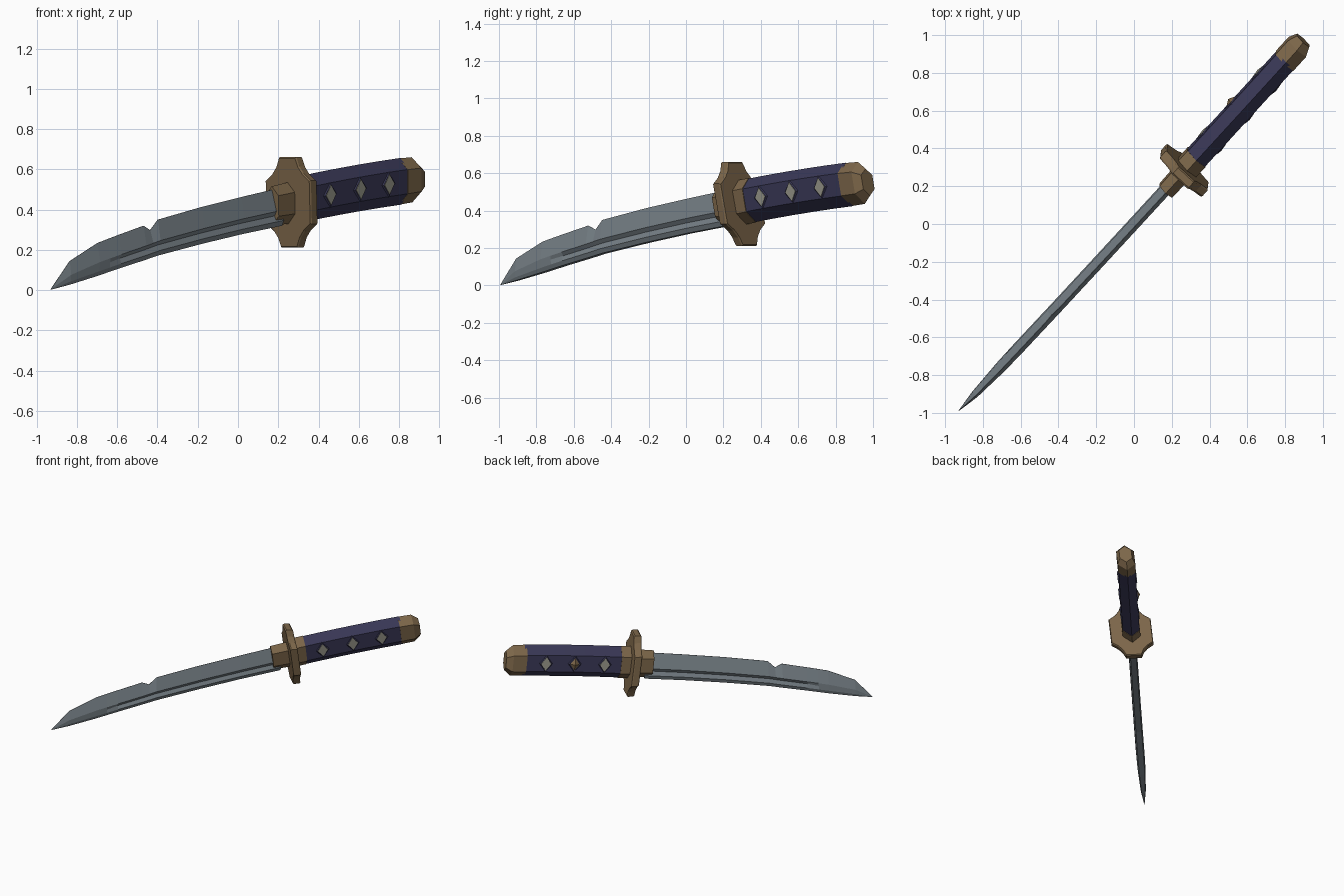
import bpy, bmesh, math

if "Cube" in bpy.data.objects:
    bpy.data.objects.remove(bpy.data.objects["Cube"])

YAW = math.radians(47.1)
C, S = math.cos(YAW), math.sin(YAW)


def material(name, rgb):
    m = bpy.data.materials.new(name)
    m.diffuse_color = (*rgb, 1)
    m.use_nodes = True
    m.node_tree.nodes["Principled BSDF"].inputs["Base Color"].default_value = m.diffuse_color
    return m


STEEL = material("steel", (0.19, 0.225, 0.25))
BRONZE = material("bronze", (0.205, 0.135, 0.068))
WRAP = material("indigo_wrap", (0.042, 0.040, 0.095))
INLAY = material("pale_inlay", (0.32, 0.315, 0.26))


def place(s, t, z):
    """Along, across and up -> world, with a slight roll about the tip-to-pommel line."""
    t += 0.007 - 0.1 * (z - 0.2 * (s + 1.355))
    return (C * s - S * t, S * s + C * t, z)


def loft(name, rings, mat):
    """Skin closed rings of (s, t, z) points and cap both ends."""
    bm = bmesh.new()
    loops = [[bm.verts.new(place(*p)) for p in r] for r in rings]
    n = len(loops[0])
    for a, b in zip(loops, loops[1:]):
        for i in range(n):
            j = (i + 1) % n
            bm.faces.new((a[i], a[j], b[j], b[i]))
    bm.faces.new(loops[0])
    bm.faces.new(loops[-1])
    bmesh.ops.remove_doubles(bm, verts=bm.verts, dist=0.0002)
    bmesh.ops.recalc_face_normals(bm, faces=bm.faces)
    me = bpy.data.meshes.new(name)
    bm.to_mesh(me)
    bm.free()
    me.materials.append(mat)
    ob = bpy.data.objects.new(name, me)
    bpy.context.collection.objects.link(ob)
    return ob


def mid_z(s):
    """Height of the gently arched grip centre line."""
    return 0.445 + 0.15 * (s - 0.414) - 0.035 * (s - 0.414) ** 2


def hexagon(s, w, h, zc=None, lean=0.13):
    """Six-sided section with a ridge on top and below."""
    zc = mid_z(s) if zc is None else zc
    k = 0.52 * h
    pts = [(0, h), (w, k), (w, -k), (0, -h), (-w, -k), (-w, k)]
    return [(s - lean * z, t, zc + z) for t, z in pts]


# Blade: x, smooth top, bottom, actual cutting edge, half thickness, groove depth
stations = [
    (-0.925, 0.006, 0.002, 0.006, 0.001, 0),
    (-0.84, 0.144, 0.027, 0.144, 0.018, 0),
    (-0.706, 0.234, 0.071, 0.234, 0.028, 0),
    (-0.655, 0.254, 0.089, 0.254, 0.029, 0),
    (-0.60, 0.275, 0.108, 0.275, 0.030, 0.012),
    (-0.478, 0.320, 0.148, 0.320, 0.030, 0.013),
    (-0.443, 0.335, 0.160, 0.298, 0.030, 0.013),
    (-0.408, 0.350, 0.172, 0.350, 0.030, 0.013),
    (-0.19, 0.413, 0.230, 0.413, 0.030, 0.013),
    (0.01, 0.463, 0.278, 0.463, 0.030, 0.013),
    (0.21, 0.510, 0.320, 0.510, 0.030, 0.013),
]
rings = []
for x, top, bot, edge, w, g in stations:
    s = x / C
    side = [(0.001, edge)]
    for f, t in ((0.58, w), (0.70, w - g), (0.86, w), (1.0, w * 0.7)):
        side.append((t, top + (bot - top) * f))
    rings.append([(s, t, z) for t, z in side] + [(s, -t, z) for t, z in reversed(side)])
loft("blade", rings, STEEL)

# Blade collar in front of the guard
loft("blade_collar", [hexagon(0.245, 0.045, 0.098, 0.418), hexagon(0.39, 0.048, 0.104, 0.436)], BRONZE)

# Lobed guard plate, leaning with the grip
quarter = [(0.152, 0.108), (0.105, 0.143), (0.075, 0.18), (0.056, 0.225)]
outline = quarter + [(-t, z) for t, z in reversed(quarter)]
outline += [(-t, -z) for t, z in outline]
loft("guard", [[(s - 0.14 * z, t * k, 0.436 + z * k) for t, z in outline]
               for s, k in ((0.362, 0.97), (0.37, 1), (0.408, 1), (0.416, 0.97))], BRONZE)

# Grip with bronze fittings at both ends
loft("grip_collar", [hexagon(s, 0.064, 0.119) for s in (0.40, 0.485)], BRONZE)
loft("grip", [hexagon(s, 0.061, 0.116) for s in (0.47, 0.6, 0.75, 0.9, 1.05, 1.19)], WRAP)
loft("pommel", [hexagon(1.175, 0.064, 0.115), hexagon(1.275, 0.064, 0.112),
                hexagon(1.322, 0.044, 0.072)], BRONZE)


def diamond(s, t, w, h):
    zc = mid_z(s)
    return [(s - 0.13 * b + a, t, zc + b + 0.12 * a) for a, b in ((w, 0), (0, h), (-w, 0), (0, -h))]


# Diamond openings in the wrap on both faces
for side, label in ((-1, "front"), (1, "back")):
    for i, s in enumerate((0.605, 0.825, 1.035)):
        loft(f"wrap_rim_{label}_{i + 1}",
             [diamond(s, side * 0.058, 0.052, 0.064), diamond(s, side * 0.067, 0.04, 0.054)], WRAP)
        if side == 1 and i == 1:
            # Raised ornament in the middle of the back face
            loft("grip_ornament", [diamond(s, 0.065, 0.037, 0.05), diamond(s, 0.084, 0.001, 0.001)], BRONZE)
        else:
            loft(f"inlay_{label}_{i + 1}",
                 [diamond(s, side * 0.064, 0.037, 0.051), diamond(s, side * 0.069, 0.036, 0.05)], INLAY)
